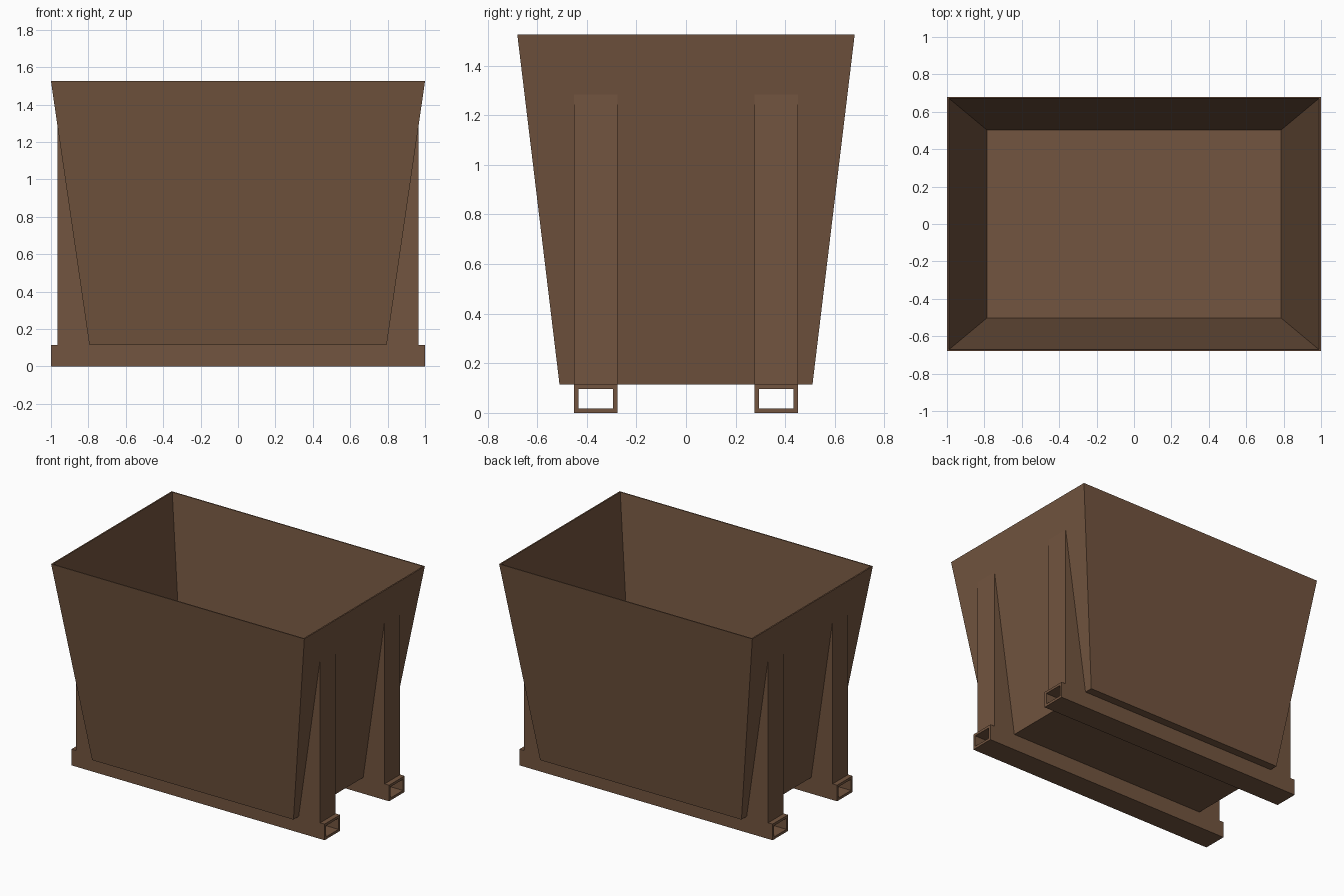
import bpy, bmesh

if "Cube" in bpy.data.objects:
    bpy.data.objects.remove(bpy.data.objects["Cube"])

brown = bpy.data.materials.new("brown_paint")
brown.diffuse_color = (0.17, 0.09, 0.05, 1)
brown.use_nodes = True
brown.node_tree.nodes["Principled BSDF"].inputs["Base Color"].default_value = brown.diffuse_color

SKID_Y, SKID_W, SKID_H = 0.364, 0.174, 0.115
TUBE_WALL = 0.018
BASE_Z, TOP_Z = 0.115, 1.525


def make_object(name, bm):
    bmesh.ops.recalc_face_normals(bm, faces=bm.faces)
    mesh = bpy.data.meshes.new(name)
    bm.to_mesh(mesh)
    bm.free()
    mesh.materials.append(brown)
    obj = bpy.data.objects.new(name, mesh)
    bpy.context.collection.objects.link(obj)
    return obj


def rect_ring(bm, hx, hy, z):
    return [bm.verts.new((sx * hx, sy * hy, z))
            for sx, sy in ((-1, -1), (1, -1), (1, 1), (-1, 1))]


def bridge(bm, a, b):
    n = len(a)
    for i in range(n):
        j = (i + 1) % n
        bm.faces.new((a[i], a[j], b[j], b[i]))


# Open tapered bin: outer shell, rim, inner shell and floor
bm = bmesh.new()
rings = [rect_ring(bm, *r) for r in (
    (0.795, 0.51, BASE_Z), (1.0, 0.68, TOP_Z),
    (0.99, 0.672, TOP_Z), (0.787, 0.503, BASE_Z + 0.01))]
for a, b in zip(rings, rings[1:]):
    bridge(bm, a, b)
bm.faces.new(rings[0])
bm.faces.new(rings[-1])
make_object("tapered_bin", bm)

for side, label in ((-1, "front"), (1, "back")):
    y = side * SKID_Y

    # Hollow rectangular fork tube, open at both ends
    bm = bmesh.new()
    loops = []
    for inset in (0, TUBE_WALL):
        hy, z0, z1 = SKID_W / 2 - inset, inset, SKID_H - inset
        for x in (-1, 1):
            loops.append([bm.verts.new((x, y + dy, z)) for dy, z in
                          ((-hy, z0), (hy, z0), (hy, z1), (-hy, z1))])
    outer_l, outer_r, inner_l, inner_r = loops
    for a, b in ((outer_l, outer_r), (outer_r, inner_r),
                 (inner_r, inner_l), (inner_l, outer_l)):
        bridge(bm, a, b)
    make_object(label + "_fork_tube", bm)

    # Triangular support wedges between the tube and the sloping end walls
    for end, end_label in ((-1, "left"), (1, "right")):
        bm = bmesh.new()
        profile = ((0.795, BASE_Z), (0.965, BASE_Z), (0.965, 1.285))
        a, b = [[bm.verts.new((end * x, y + s * SKID_W / 2, z)) for x, z in profile]
                for s in (-1, 1)]
        bridge(bm, a, b)
        bm.faces.new(a)
        bm.faces.new(b)
        make_object(f"{label}_{end_label}_support", bm)
